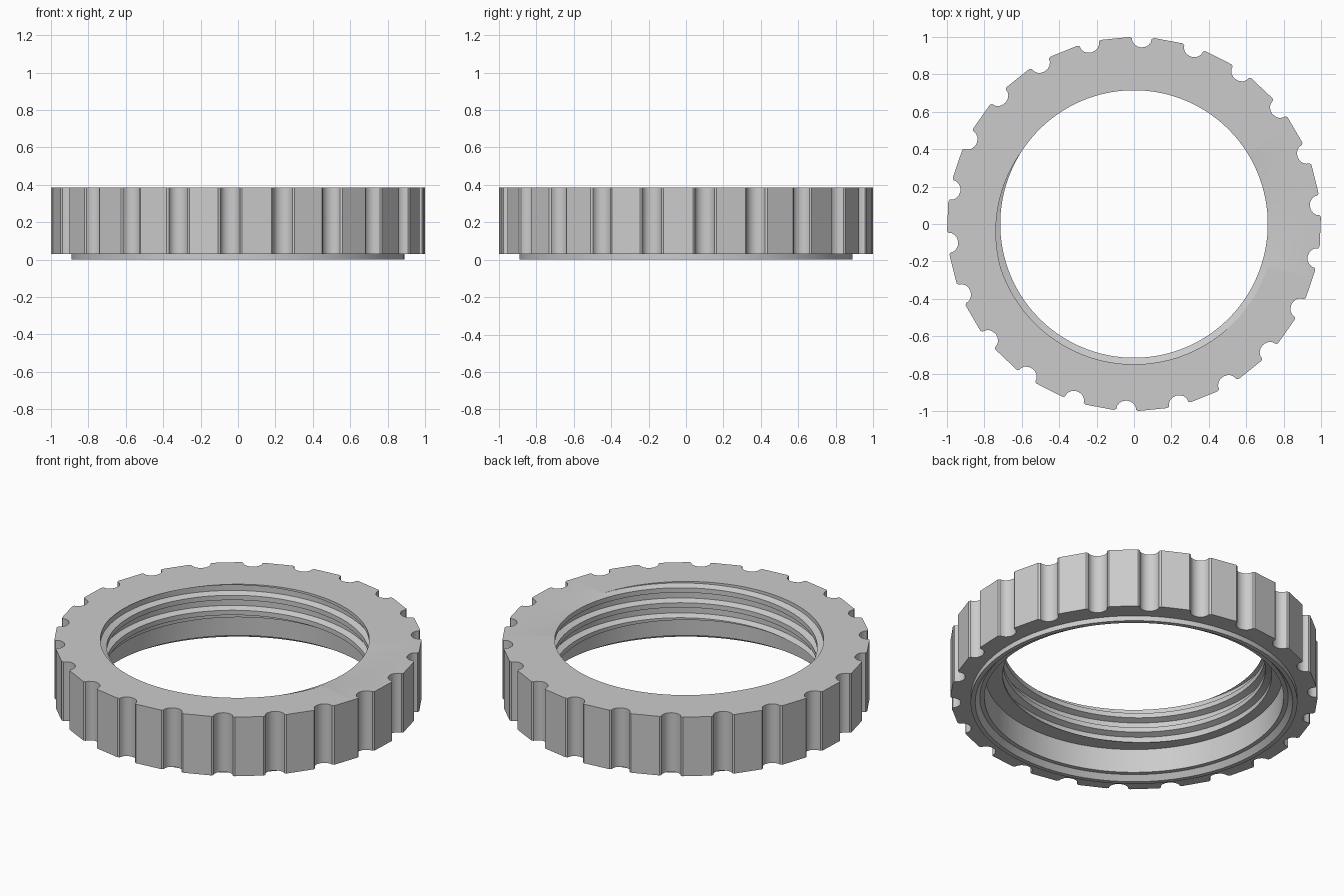
import bpy, bmesh
from math import pi, tau, radians, sin, cos, atan2, hypot, tan

cube = bpy.data.objects.get("Cube")
if cube:
    bpy.data.objects.remove(cube)

# Main sizes
TOP, SHOULDER, THREAD_START = 0.385, 0.03, 0.17
TEETH = 22
PITCH = 0.09
CREST, ROOT = 0.715, 0.75
FIRST_NOTCH = radians(87.6)


def grip_outline():
    """Angle and radius of every point round the scalloped outer edge."""
    # One notch in local coordinates: sideways offset and radius
    notch = [(-0.064, 0.998)]
    for i in range(9):
        a = pi * i / 8
        notch.append((-0.053 * cos(a), 0.992 - 0.047 * sin(a)))
    notch.append((0.064, 0.998))
    polar = [(atan2(t, r), hypot(t, r)) for t, r in notch]
    # Flat land between two notches
    step = tau / TEETH
    end, lip = polar[-1]
    half = step / 2 - end
    for f in (-0.5, 0, 0.5):
        polar.append((step / 2 + f * half, lip * cos(half) / cos(f * half)))
    return [(FIRST_NOTCH + k * step + a, r) for k in range(TEETH) for a, r in polar]


def ridge_height(angle):
    return TOP + PITCH * (angle - pi / 2) / tau


def thread_radius(angle, z):
    """Trapezoid thread: crest, sloping flanks, root."""
    u = abs((z - ridge_height(angle)) / PITCH + 0.5) % 1.0
    d = abs(u - 0.5)
    f = min(max((d - 0.16) / 0.14, 0), 1)
    return CREST + (ROOT - CREST) * f


def cross_section(angle, outer):
    """Closed section of the ring: grip, locating flange, bore, thread."""
    section = [(outer, TOP), (outer, SHOULDER), (0.89, SHOULDER), (0.89, 0),
               (0.865, 0), (0.84, SHOULDER), (0.815, SHOULDER),
               (0.81, THREAD_START)]
    for turn in range(-6, 3):
        for u in (-0.3, -0.16, 0.16, 0.3):
            z = ridge_height(angle) + (turn + u) * PITCH
            z = min(max(z, THREAD_START), TOP)
            section.append((thread_radius(angle, z), z))
    return section


# Sweep the section round the axis, and weld the seam
bm = bmesh.new()
outline = grip_outline()
outline.append((outline[0][0] + tau, outline[0][1]))
columns = [[bm.verts.new((r * cos(a), r * sin(a), z)) for r, z in cross_section(a, o)]
           for a, o in outline]
for left, right in zip(columns, columns[1:]):
    n = len(left)
    for j in range(n):
        k = (j + 1) % n
        bm.faces.new((left[j], right[j], right[k], left[k]))
bmesh.ops.remove_doubles(bm, verts=bm.verts[:], dist=0.00002)
bmesh.ops.recalc_face_normals(bm, faces=bm.faces[:])

mesh = bpy.data.meshes.new("threaded_grip_ring")
bm.to_mesh(mesh)
bm.free()
ring = bpy.data.objects.new("threaded_grip_ring", mesh)
bpy.context.collection.objects.link(ring)

# Single grey material
grey = bpy.data.materials.new("plain_grey")
grey.use_nodes = True
colour = (0.6, 0.6, 0.6, 1)
grey.diffuse_color = colour
grey.node_tree.nodes["Principled BSDF"].inputs["Base Color"].default_value = colour
mesh.materials.append(grey)

# Smooth round walls, crisp edges
bpy.ops.object.select_all(action='DESELECT')
ring.select_set(True)
bpy.context.view_layer.objects.active = ring
bpy.ops.object.shade_smooth_by_angle(angle=radians(28))
